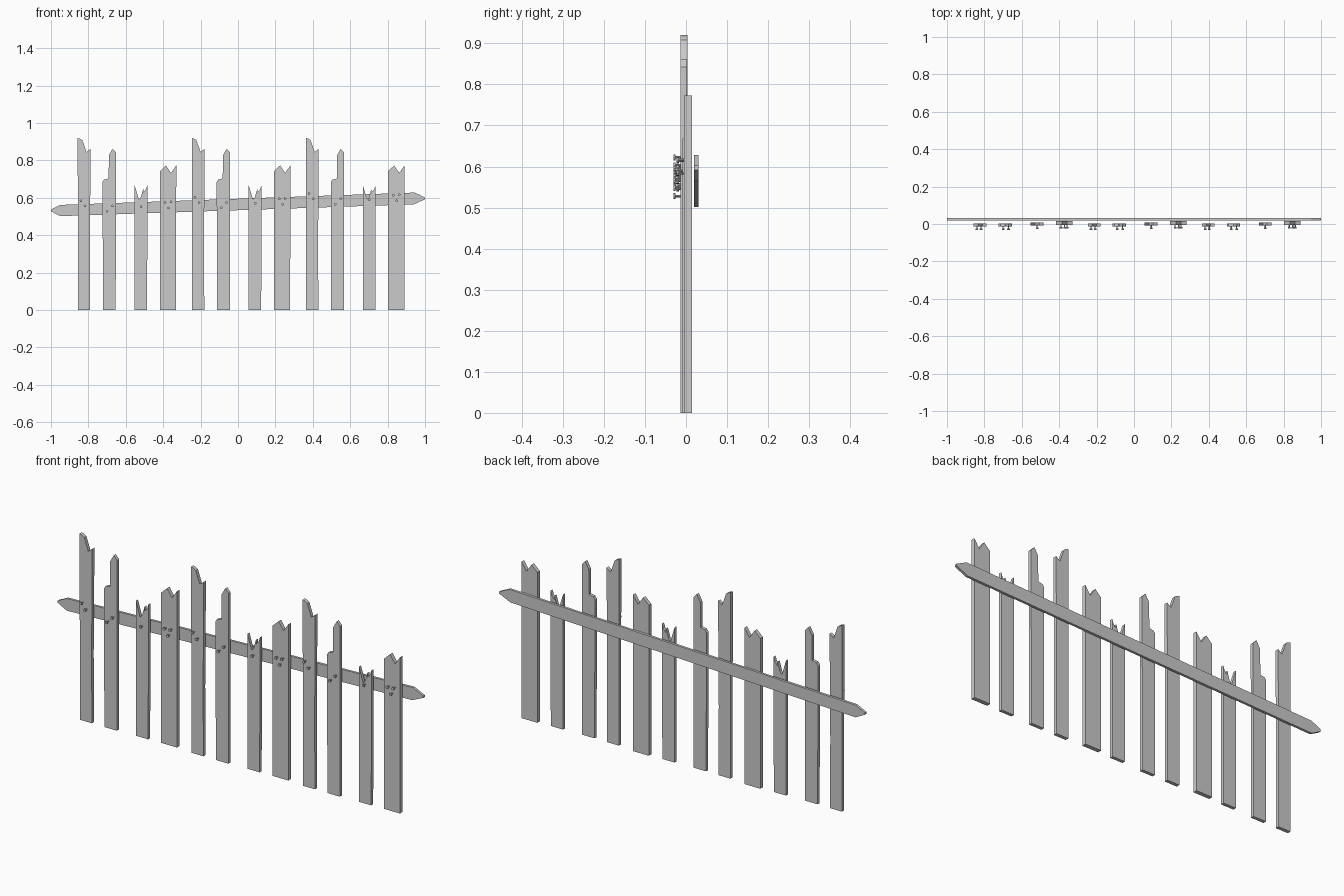
import bpy, bmesh
from mathutils import Matrix, Vector

if "Cube" in bpy.data.objects:
    bpy.data.objects.remove(bpy.data.objects["Cube"])


def finish(bm, name):
    bmesh.ops.recalc_face_normals(bm, faces=bm.faces)
    me = bpy.data.meshes.new(name)
    bm.to_mesh(me)
    bm.free()
    ob = bpy.data.objects.new(name, me)
    bpy.context.collection.objects.link(ob)
    return ob


def slab(name, outline, y0, y1, dx=0.0):
    """Extrude an x-z outline from y0 to y1."""
    bm = bmesh.new()
    face = bm.faces.new([bm.verts.new((x + dx, y0, z)) for x, z in outline])
    ext = bmesh.ops.extrude_face_region(bm, geom=[face])
    bmesh.ops.translate(bm, vec=(0, y1 - y0, 0),
                        verts=[g for g in ext["geom"] if isinstance(g, bmesh.types.BMVert)])
    bmesh.ops.triangulate(bm, faces=[f for f in bm.faces if len(f.verts) > 4])
    return finish(bm, name)


def nail(name, x, z, front):
    """Thin shaft with a flat head standing proud of the plank."""
    bm = bmesh.new()
    for r, ya, yb in ((0.003, front + 0.006, front - 0.013), (0.007, front - 0.012, front - 0.018)):
        m = Matrix.Translation(Vector((x, (ya + yb) / 2, z))) @ Matrix.Rotation(1.5707963, 4, 'X')
        bmesh.ops.create_cone(bm, cap_ends=True, segments=8, radius1=r, radius2=r,
                              depth=ya - yb, matrix=m)
    return finish(bm, name)


# Four broken plank shapes: outline, front y, back y, nail (x, z) list
planks = {
    "tall_plank": ([(-.856, 0), (-.79, 0), (-.792, .34), (-.789, .74), (-.789, .862), (-.81, .845),
                    (-.832, .908), (-.842, .915), (-.857, .92)], -.013, .004,
                   [(-.84, .584), (-.818, .557)]),
    "split_plank": ([(-.722, 0), (-.654, 0), (-.652, .842), (-.671, .862), (-.69, .828),
                     (-.692, .703), (-.715, .698), (-.724, .685)], -.013, .003,
                    [(-.70, .528), (-.671, .557)]),
    "short_plank": ([(-.553, 0), (-.486, 0), (-.484, .668), (-.492, .645), (-.505, .63), (-.506, .65),
                     (-.52, .603), (-.53, .592), (-.553, .668)], -.008, .008,
                    [(-.518, .552)]),
    "wide_plank": ([(-.417, 0), (-.331, 0), (-.33, .773), (-.358, .733), (-.385, .773),
                    (-.417, .743)], -.005, .015,
                   [(-.39, .576), (-.358, .578), (-.371, .546)]),
}
for i in range(3):
    dx = 0.61 * i
    for name, (outline, y0, y1, nails) in planks.items():
        slab(f"{name}_{i + 1}", outline, y0, y1, dx)
        for k, (x, z) in enumerate(nails):
            nail(f"nail_{name}_{i + 1}_{k + 1}", x + dx, z + 0.019 * i, y0)

# Sloping rail with pointed ends
slab("rail", [(-1, .528), (-.95, .502), (.94, .565), (1, .592), (1, .602),
              (.945, .628), (-.95, .562), (-1, .538)], .019, .031)
